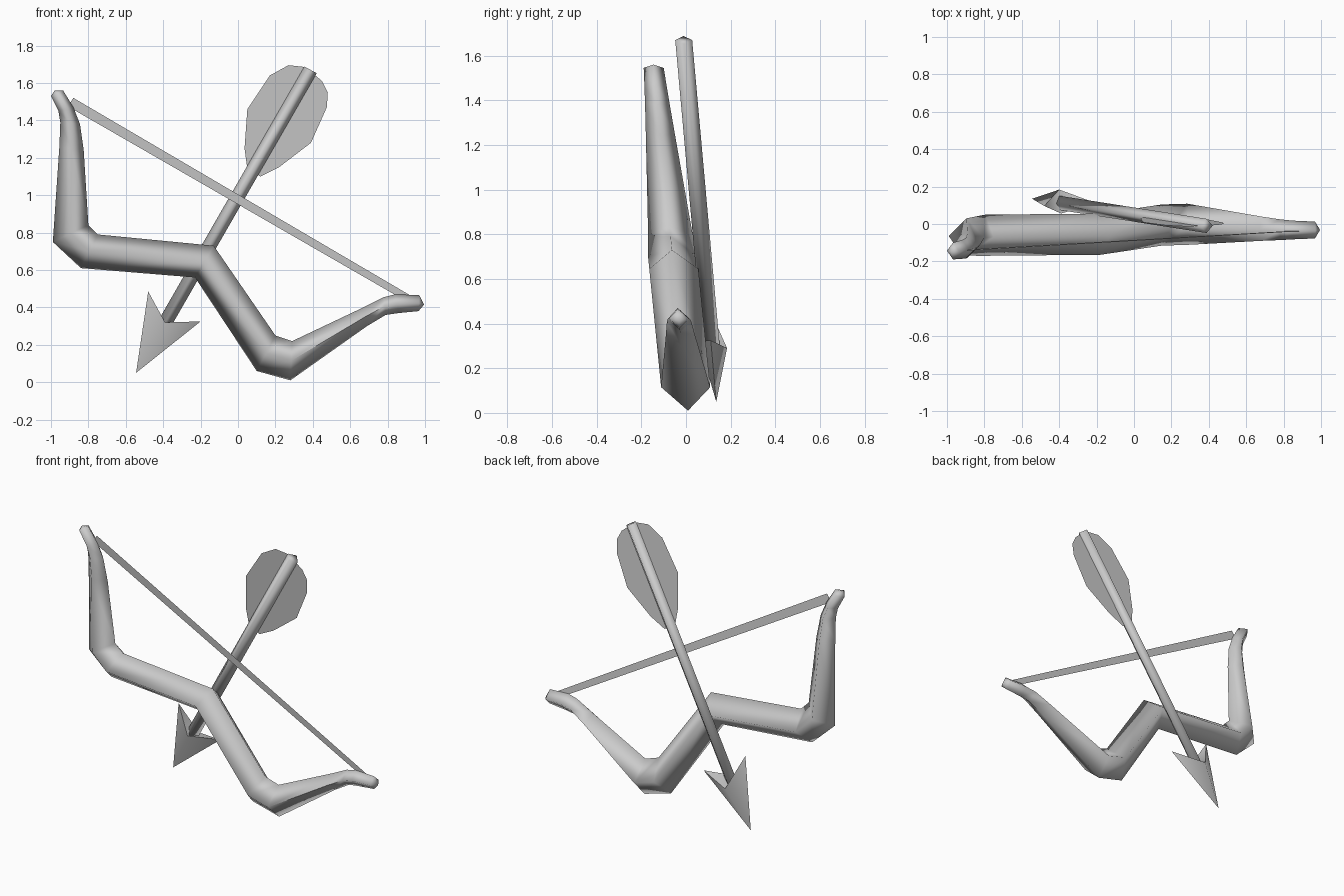
import bpy
from mathutils import Vector

if "Cube" in bpy.data.objects:
    bpy.data.objects.remove(bpy.data.objects["Cube"])

grey = bpy.data.materials.new("plain grey")
grey.use_nodes = True
COLOUR = (0.6, 0.6, 0.6, 1)
grey.diffuse_color = COLOUR
grey.node_tree.nodes["Principled BSDF"].inputs["Base Color"].default_value = COLOUR


def add_part(name, verts, faces, smooth=True):
    mesh = bpy.data.meshes.new(name)
    mesh.from_pydata(verts, [], faces)
    mesh.materials.append(grey)
    obj = bpy.data.objects.new(name, mesh)
    bpy.context.collection.objects.link(obj)
    bpy.ops.object.select_all(action="DESELECT")
    obj.select_set(True)
    bpy.context.view_layer.objects.active = obj
    bpy.ops.object.mode_set(mode="EDIT")
    bpy.ops.mesh.select_all(action="SELECT")
    bpy.ops.mesh.normals_make_consistent(inside=False)
    bpy.ops.object.mode_set(mode="OBJECT")
    if smooth:
        bpy.ops.object.shade_smooth_by_angle(angle=1.75)
    return obj


# Bow and arrow lie in two parallel planes that lean slightly backwards
def on_bow(x, z, depth=0):
    return Vector((x, 0.01 - 0.1 * z + depth, z))


def on_arrow(x, z, depth=0):
    return Vector((x, 0.14 - 0.09 * z + depth, z))


def loft(name, rings, place, caps=(None, None)):
    """Join four-sided rings (outer x, z, inner x, z, half depth) into a bar."""
    verts, faces = [], []
    for ox, oz, ix, iz, d in rings:
        cx, cz = (ox + ix) / 2, (oz + iz) / 2
        verts += [place(ox, oz), place(cx, cz, -d), place(ix, iz), place(cx, cz, d)]
    for r in range(len(rings) - 1):
        for k in range(4):
            a, b = 4 * r + k, 4 * r + (k + 1) % 4
            faces.append((a, b, b + 4, a + 4))
    for first, cap in zip((0, len(verts) - 4), caps):
        ring = list(range(first, first + 4))
        if cap:
            verts.append(place(*cap))
            faces += [(ring[k], ring[(k + 1) % 4], len(verts) - 1) for k in range(4)]
        else:
            faces.append(ring)
    return add_part(name, verts, faces)


# Bow: upper tip, upper corner, grip, lower corner, lower tip
bow_rings = [
    (-1.0, 1.53, -.935, 1.56, .045),
    (-.96, 1.45, -.88, 1.47, .05),
    (-.95, 1.39, -.845, 1.38, .055),
    (-.955, 1.26, -.825, 1.24, .065),
    (-.99, .75, -.8, .84, .1),
    (-.84, .61, -.75, .79, .11),
    (-.23, .56, -.13, .73, .11),
    (.1, .06, .2, .25, .11),
    (.28, .01, .29, .22, .11),
    (.69, .3, .67, .4, .065),
    (.79, .36, .78, .455, .055),
    (.86, .37, .84, .47, .05),
    (.965, .38, .97, .465, .045),
]
loft("bow", bow_rings, on_bow, ((-.98, 1.56), (.995, .415)))

# Bowstring: a flat ribbon between the tips
string = [on_bow(*p) for p in ((-.91, 1.475), (-.88, 1.52), (.92, .465), (.87, .45))]
add_part("bowstring", string, [(0, 1, 2, 3)], smooth=False)

# Arrow shaft: a slim four-sided bar
shaft_rings = [(x - .033, z + .018, x + .033, z - .018, .038)
               for x, z in ((-.4, .3), (.388, 1.67))]
loft("arrow_shaft", shaft_rings, on_arrow)

# Arrowhead: point, two swept barbs, front and back ridges
head = [on_arrow(-.545, .05), on_arrow(-.48, .485), on_arrow(-.2, .325),
        on_arrow(-.39, .32, -.055), on_arrow(-.4, .29, .07)]
add_part("arrowhead", head, [(0, 1, 3), (0, 3, 2), (0, 2, 4), (0, 4, 1),
                             (1, 4, 3), (3, 4, 2)])

# Feather: a flat leaf through the tail of the shaft
outline = [(.12, 1.1), (.05, 1.14), (.035, 1.25), (.05, 1.46), (.17, 1.64),
           (.27, 1.695), (.36, 1.685), (.45, 1.61), (.48, 1.55), (.475, 1.47),
           (.39, 1.28), (.22, 1.15)]
add_part("feather", [on_arrow(*p) for p in outline],
         [tuple(range(len(outline)))], smooth=False)
